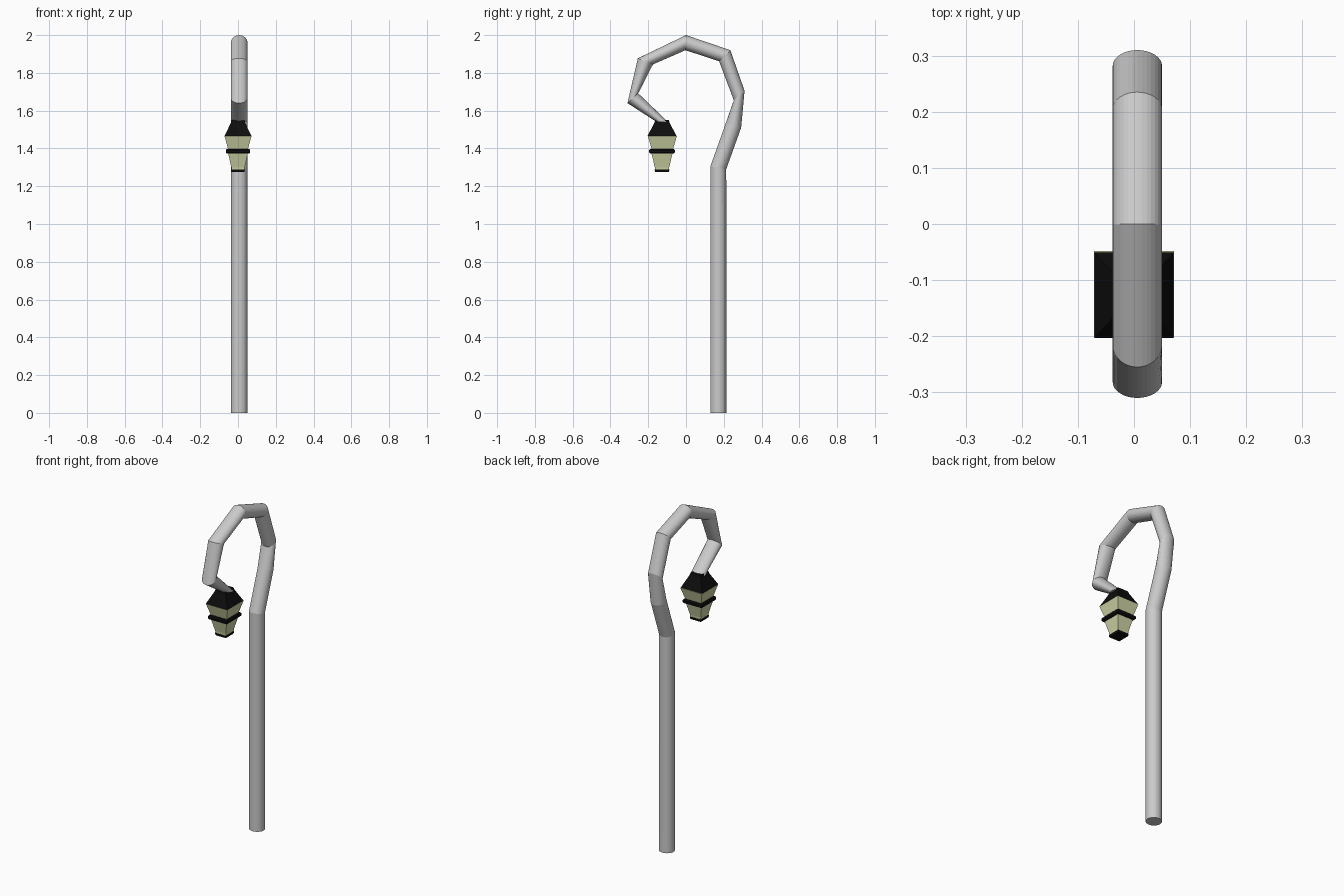
import bpy, bmesh, math
from mathutils import Vector

if "Cube" in bpy.data.objects:
    bpy.data.objects.remove(bpy.data.objects["Cube"])

SIDES = 32
POST_X, POST_R = 0.006, 0.044


def material(name, rgb):
    m = bpy.data.materials.new(name)
    m.diffuse_color = (*rgb, 1)
    m.use_nodes = True
    m.node_tree.nodes["Principled BSDF"].inputs["Base Color"].default_value = m.diffuse_color
    return m


black = material("black_metal", (0.004, 0.004, 0.004))
glow = material("pale_glass", (0.62, 0.65, 0.37))


def loft(name, rings, mat=None):
    """Skin a list of equal-length closed rings and cap both ends."""
    bm = bmesh.new()
    loops = [[bm.verts.new(p) for p in ring] for ring in rings]
    for a, b in zip(loops, loops[1:]):
        n = len(a)
        for i in range(n):
            j = (i + 1) % n
            bm.faces.new((a[i], a[j], b[j], b[i]))
    bm.faces.new(loops[0])
    bm.faces.new(loops[-1])
    bmesh.ops.recalc_face_normals(bm, faces=bm.faces)
    me = bpy.data.meshes.new(name)
    bm.to_mesh(me)
    bm.free()
    ob = bpy.data.objects.new(name, me)
    bpy.context.collection.objects.link(ob)
    if mat:
        me.materials.append(mat)
    return ob


def mitre_ring(outer, inner):
    """Elliptical ring whose y-z diameter runs from inner to outer."""
    o, i = Vector((POST_X, *outer)), Vector((POST_X, *inner))
    c, h = (o + i) / 2, (o - i) / 2
    steps = [2 * math.pi * k / SIDES for k in range(SIDES)]
    return [c + h * math.cos(t) + Vector((POST_R * math.sin(t), 0, 0)) for t in steps]


# Post and hooked arm: (outer, inner) edge of each joint in y, z
joints = [
    ((0.215, 0.0), (0.129, 0.0)),
    ((0.213, 1.29), (0.129, 1.305)),
    ((0.292, 1.51), (0.211, 1.535)),
    ((0.31, 1.705), (0.253, 1.655)),
    ((0.235, 1.92), (0.175, 1.862)),
    ((0.0, 2.0), (-0.003, 1.92)),
    ((-0.255, 1.877), (-0.175, 1.845)),
    ((-0.31, 1.64), (-0.253, 1.692)),
    ((-0.155, 1.54), (-0.095, 1.54)),
]
loft("hooked_post", [mitre_ring(o, i) for o, i in joints])


# Lantern: stacked square sections, slightly narrower across x
def square_part(name, profile, mat, cy=-0.127):
    rings = []
    for z, h in profile:
        rings.append([(sx * h * 0.93, cy + sy * h, z)
                      for sx, sy in ((-1, -1), (1, -1), (1, 1), (-1, 1))])
    return loft(name, rings, mat)


square_part("lantern_roof", [(1.467, 0.076), (1.535, 0.041), (1.55, 0.036)], black)
square_part("upper_glass", [(1.395, 0.056), (1.467, 0.077)], glow, -0.125)
square_part("middle_band", [(1.372, 0.062), (1.378, 0.068), (1.392, 0.068), (1.398, 0.062)], black)
square_part("lower_glass", [(1.287, 0.037), (1.3, 0.038), (1.375, 0.056)], glow)
square_part("lantern_base", [(1.274, 0.037), (1.288, 0.039)], black)
